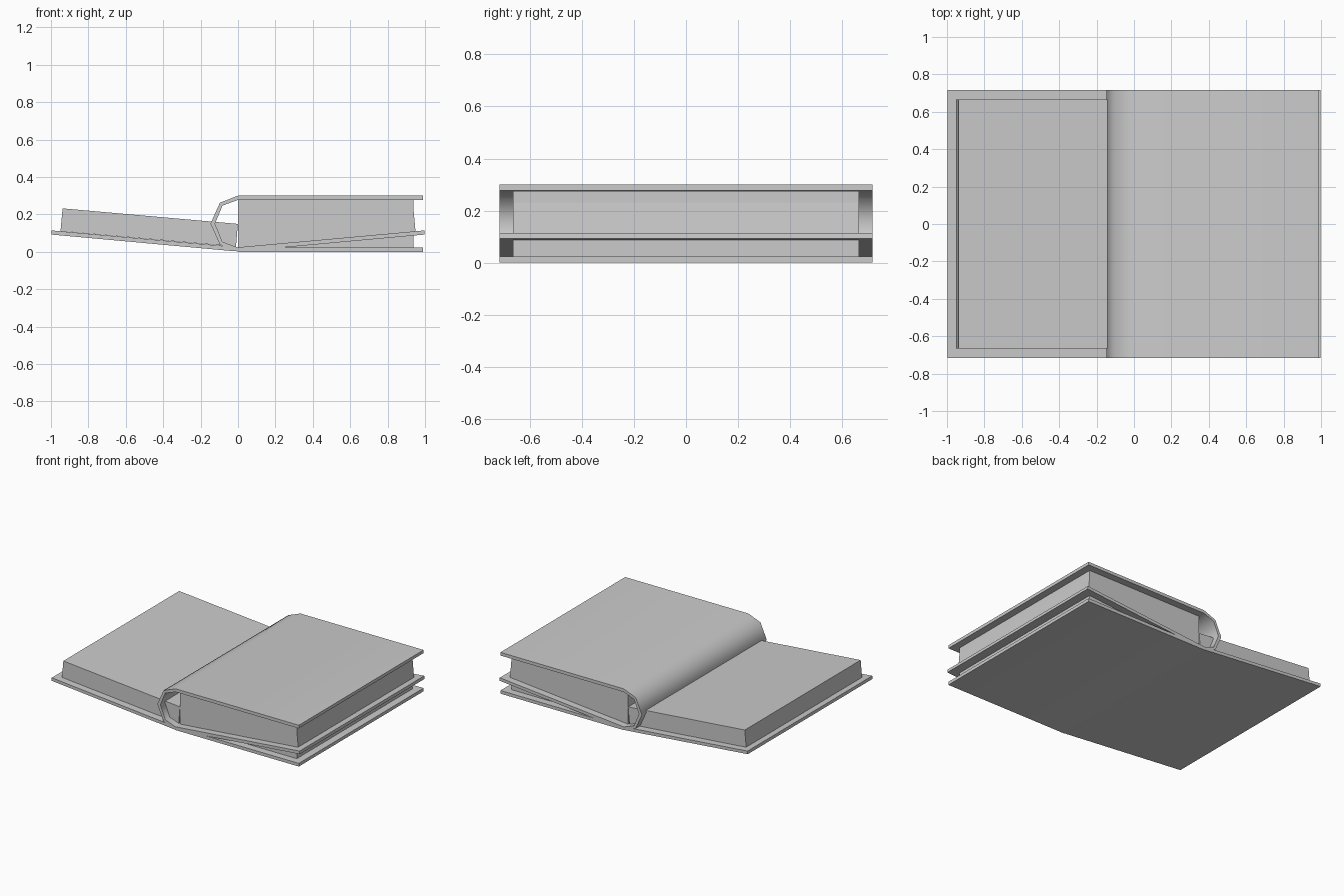
import bpy, bmesh, math

if "Cube" in bpy.data.objects:
    bpy.data.objects.remove(bpy.data.objects["Cube"])


def extrude(name, profile, half_depth, smooth=False):
    """Closed x-z profile extruded along y, centred on y = 0."""
    bm = bmesh.new()
    face = bm.faces.new([bm.verts.new((x, -half_depth, z)) for x, z in profile])
    ext = bmesh.ops.extrude_face_region(bm, geom=[face])
    verts = [v for v in ext["geom"] if isinstance(v, bmesh.types.BMVert)]
    bmesh.ops.translate(bm, vec=(0, 2 * half_depth, 0), verts=verts)
    bmesh.ops.recalc_face_normals(bm, faces=bm.faces)
    mesh = bpy.data.meshes.new(name)
    bm.to_mesh(mesh)
    bm.free()
    ob = bpy.data.objects.new(name, mesh)
    bpy.context.collection.objects.link(ob)
    if smooth:
        bpy.ops.object.select_all(action='DESELECT')
        ob.select_set(True)
        bpy.context.view_layer.objects.active = ob
        bpy.ops.object.shade_smooth_by_angle(angle=math.radians(50))
    return ob


COVER_Y, PAGE_Y = 0.716, 0.665

# Closed upper book: cover wraps from the top board round the spine to the bottom board
outer = [(0.99, 0.3), (0, 0.3), (-0.097, 0.262), (-0.147, 0.15)]
inner = [(0.99, 0.277), (0, 0.277), (-0.083, 0.247), (-0.123, 0.15)]


def c_shape(half):
    """Complete a half profile by reflecting it about z = 0.15."""
    return half + [(x, 0.3 - z) for x, z in reversed(half[:-1])]


extrude("closed_book_cover", c_shape(outer) + c_shape(inner)[::-1], COVER_Y, True)
extrude("closed_book_pages", [(0, 0.024), (0.938, 0.024), (0.938, 0.276), (0, 0.276)], PAGE_Y)

# Open lower book: shallow V cover
extrude("open_book_cover",
        [(-0.998, 0.092), (-0.02, 0.003), (0.02, 0.003), (0.998, 0.092),
         (0.996, 0.114), (0.0, 0.024), (-0.996, 0.114)], COVER_Y)

# Open lower book: tilted page blocks on either side
for side, s in (("left", -1), ("right", 1)):
    extrude("open_book_pages_" + side,
            [(s * 0.011, 0.027), (s * 0.949, 0.110),
             (s * 0.938, 0.232), (s * 0.001, 0.149)], PAGE_Y)
